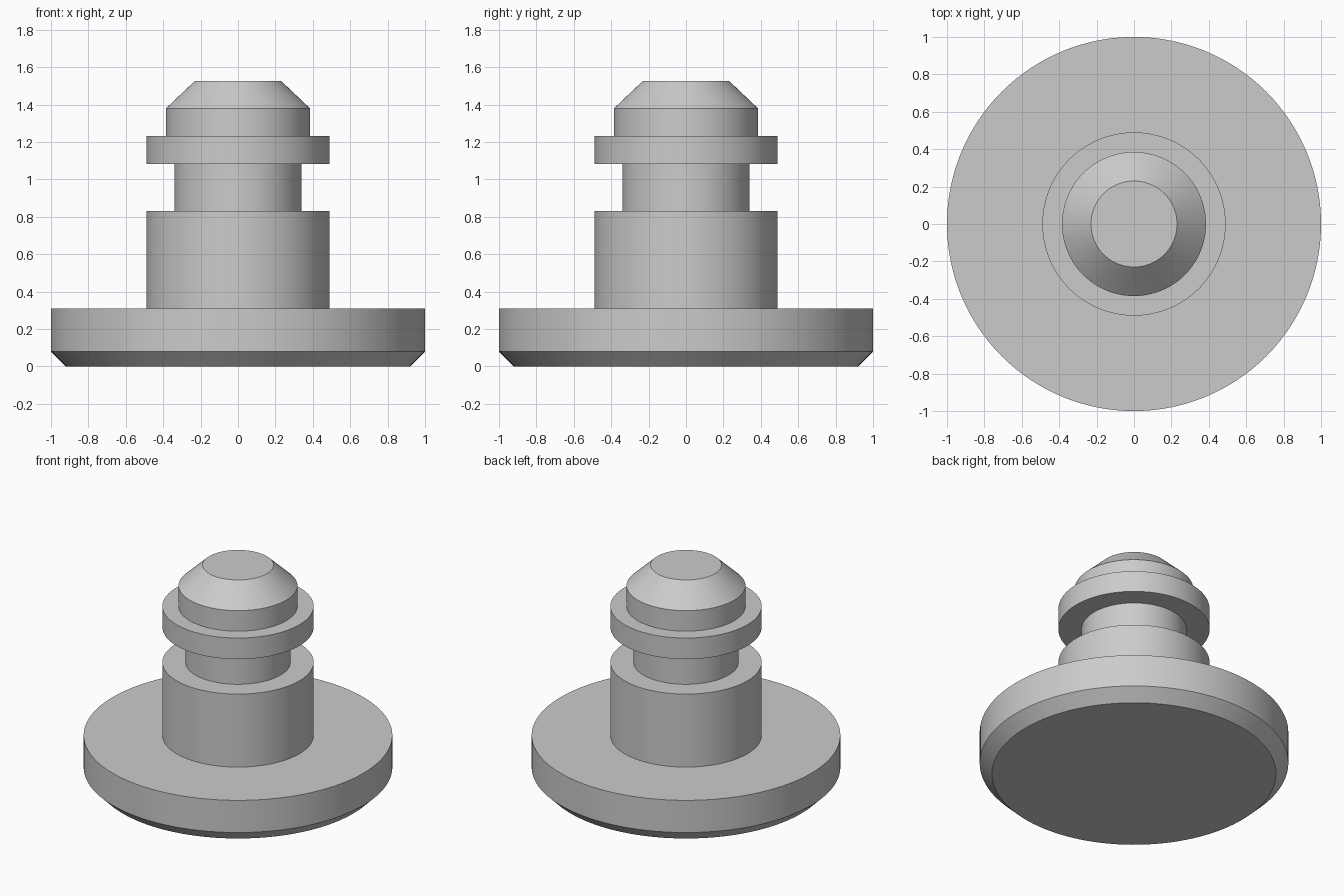
import bpy, bmesh, math

if "Cube" in bpy.data.objects:
    bpy.data.objects.remove(bpy.data.objects["Cube"])

SEGMENTS = 128

# Half profile of the push-in plug: (radius, height) from bottom to top
PROFILE = [
    (0.92, 0.0), (1.0, 0.08), (1.0, 0.31),      # chamfered head disc
    (0.49, 0.31), (0.49, 0.832),                # thick shank
    (0.34, 0.832), (0.34, 1.082),               # neck groove
    (0.49, 1.082), (0.49, 1.233),               # retaining collar
    (0.385, 1.233), (0.385, 1.38),              # tip cylinder
    (0.23, 1.527),                              # tapered tip
]


def lathe(name, profile, material):
    """Revolve a half profile around z and close both ends with flat caps."""
    bm = bmesh.new()
    rings = []
    for r, z in profile:
        rings.append([bm.verts.new((r * math.cos(a), r * math.sin(a), z))
                      for a in (2 * math.pi * i / SEGMENTS for i in range(SEGMENTS))])
    for low, high in zip(rings, rings[1:]):
        for i in range(SEGMENTS):
            j = (i + 1) % SEGMENTS
            bm.faces.new((low[i], low[j], high[j], high[i]))
    bm.faces.new(rings[0][::-1])
    bm.faces.new(rings[-1])
    mesh = bpy.data.meshes.new(name)
    bm.to_mesh(mesh)
    bm.free()
    mesh.materials.append(material)
    obj = bpy.data.objects.new(name, mesh)
    bpy.context.collection.objects.link(obj)
    bpy.context.view_layer.objects.active = obj
    obj.select_set(True)
    bpy.ops.object.shade_smooth_by_angle(angle=math.radians(30))
    return obj


grey = bpy.data.materials.new("plain grey")
grey.diffuse_color = (0.6, 0.6, 0.6, 1.0)
grey.use_nodes = True
grey.node_tree.nodes["Principled BSDF"].inputs["Base Color"].default_value = grey.diffuse_color

lathe("plug_body", PROFILE, grey)
